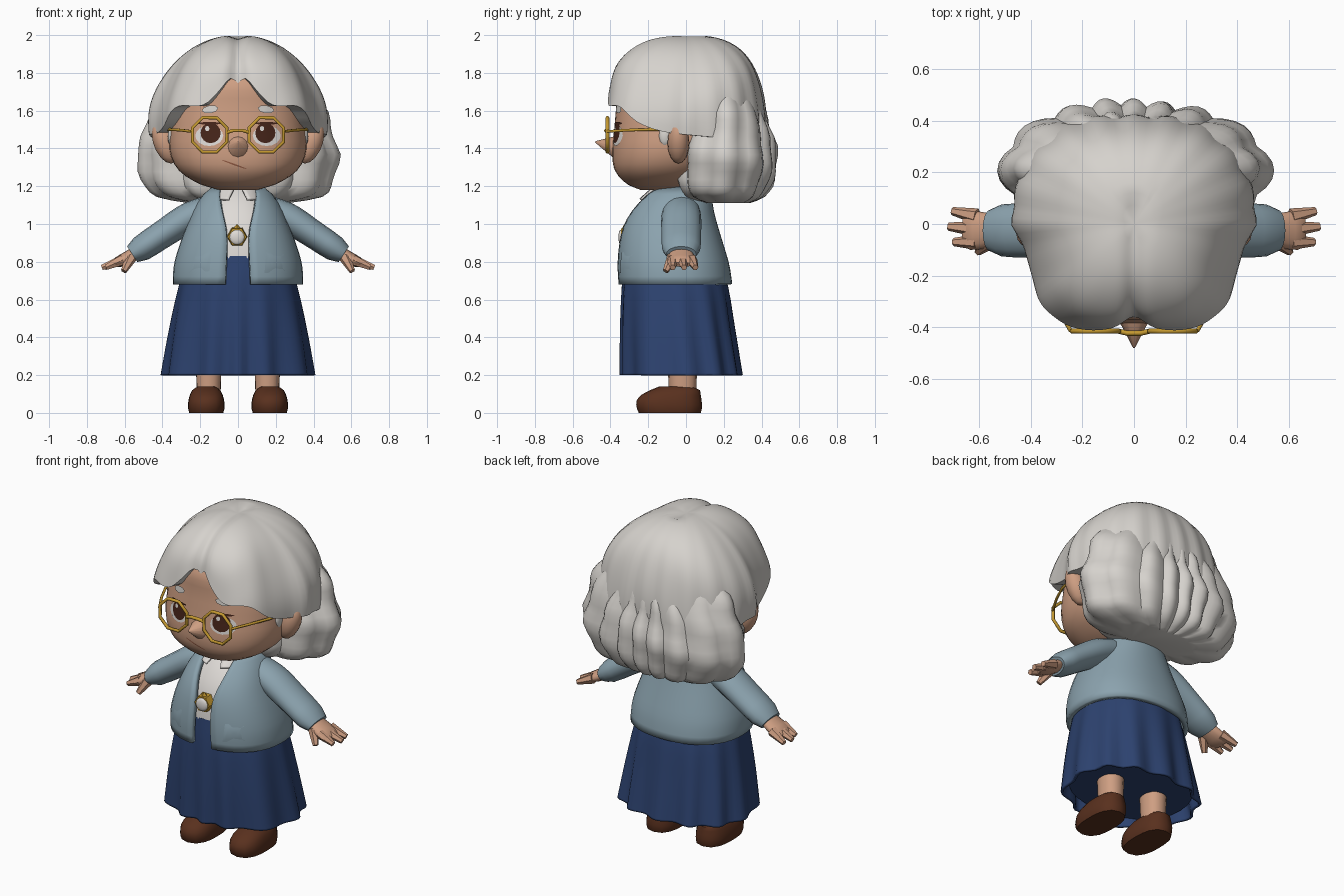
import bpy, bmesh, math
from math import sin, cos, pi
from mathutils import Vector
from mathutils.bvhtree import BVHTree

if "Cube" in bpy.data.objects:
    bpy.data.objects.remove(bpy.data.objects["Cube"])


def material(name, *rgb):
    m = bpy.data.materials.new(name)
    m.use_nodes = True
    m.diffuse_color = (*rgb, 1)
    m.node_tree.nodes["Principled BSDF"].inputs["Base Color"].default_value = (*rgb, 1)
    return m


HAIR = material("silver hair", .67, .645, .61)
SKIN = material("warm skin", .62, .345, .225)
KNIT = material("dusty blue knit", .26, .365, .425)
NAVY = material("navy cloth", .026, .055, .16)
LEATHER = material("brown leather", .10, .03, .013)
GOLD = material("gold", .56, .32, .03)
WHITE = material("off white", .74, .71, .68)
IRIS = material("dark brown", .06, .018, .01)
LINE = material("skin line", .30, .11, .06)


def add(name, verts, faces, mat, angle=50):
    bm = bmesh.new()
    vs = [bm.verts.new(v) for v in verts]
    for f in faces:
        bm.faces.new([vs[i] for i in f])
    bmesh.ops.remove_doubles(bm, verts=bm.verts, dist=1e-5)
    bmesh.ops.recalc_face_normals(bm, faces=bm.faces)
    me = bpy.data.meshes.new(name)
    bm.to_mesh(me)
    bm.free()
    me.materials.append(mat)
    me.shade_smooth()
    me.set_sharp_from_angle(angle=math.radians(angle))
    ob = bpy.data.objects.new(name, me)
    bpy.context.collection.objects.link(ob)
    return ob


def surf(name, fn, nu, nv, mat, closed=True, caps=(True, True), angle=50):
    """Grid surface: fn(u, v) with u around and v along."""
    w = nu if closed else nu + 1
    verts = [fn(i / nu, j / nv) for j in range(nv + 1) for i in range(w)]
    faces = [(j * w + i, j * w + (i + 1) % w, (j + 1) * w + (i + 1) % w, (j + 1) * w + i)
             for j in range(nv) for i in range(nu)]
    if closed:
        faces += [tuple(range(w))] * caps[0]
        faces += [tuple(range(nv * w, nv * w + w))] * caps[1]
    return add(name, verts, faces, mat, angle)


def mix(rows, x):
    """Smooth interpolation of rows keyed by their first entry."""
    n = len(rows)
    i = max([k for k in range(n - 1) if rows[k][0] <= x], default=0)
    p, q = rows[i], rows[i + 1]
    h = q[0] - p[0]
    s = (x - p[0]) / h

    def slope(k, c):
        a, b = rows[max(k - 1, 0)], rows[min(k + 1, n - 1)]
        return (b[c] - a[c]) / (b[0] - a[0])
    return [p[c] + (q[c] - p[c]) * s * s * (3 - 2 * s) + h * s * (1 - s)
            * (slope(i, c) * (1 - s) - slope(i + 1, c) * s) for c in range(1, len(p))]


def oval(a, rx, yf, yb, n=2.3):
    """Point of a rounded oval, angle zero at the front."""
    ry = (yb - yf) / 2
    r = ((abs(sin(a)) / rx) ** n + (abs(cos(a)) / ry) ** n) ** (-1 / n)
    return r * sin(a), (yf + yb) / 2 - r * cos(a)


def loft(name, rows, mat, nu=32, nv=14, n=2.3, cx=0, ripple=None, caps=(True, True)):
    z0, z1 = rows[0][0], rows[-1][0]

    def fn(u, v):
        z = z0 + (z1 - z0) * (1 - cos(pi * v)) / 2
        rx, yf, yb = mix(rows, z)
        k = ripple(2 * pi * u, z) if ripple else 0
        x, y = oval(2 * pi * u, rx + k, yf - k, yb + k, n)
        return x + cx, y, z
    return surf(name, fn, nu, nv, mat, caps=caps)


def shell(name, rows, gaps, mat, thick):
    """Garment open at the front, with the gap half width keyed by height."""
    def fn(u, v):
        z = rows[0][0] + (rows[-1][0] - rows[0][0]) * v
        rx, yf, yb = mix(rows, z)
        g = math.atan(mix(gaps, z)[0] * 2 / (yb - yf))
        x, y = oval(g + (2 * pi - 2 * g) * u, rx, yf, yb)
        return x, y, z
    ob = surf(name, fn, 40, 12, mat, closed=False)
    mod = ob.modifiers.new("thickness", 'SOLIDIFY')
    mod.thickness, mod.offset = thick, 0
    return ob


def ball(name, c, r, mat, seg=16, lean=0):
    return surf(name, lambda u, v: (c[0] + r[0] * sin(pi * v) * cos(2 * pi * u) + lean * cos(pi * v),
                                    c[1] + r[1] * sin(pi * v) * sin(2 * pi * u),
                                    c[2] + r[2] * cos(pi * v)), seg, seg // 2, mat, caps=(False, False))


def rod(name, p, q, r1, r2, mat, sides=8, angle=50):
    p, q = Vector(p), Vector(q)
    rot = (q - p).to_track_quat('Z', 'Y')
    return surf(name, lambda u, v: p.lerp(q, v) + rot @ Vector(
        (cos(2 * pi * u), sin(2 * pi * u), 0)) * (r1 + (r2 - r1) * v), sides, 1, mat, angle=angle)


def wire(name, pts, r, mat, cyclic=False):
    cu = bpy.data.curves.new(name, 'CURVE')
    cu.dimensions, cu.bevel_depth, cu.bevel_resolution = '3D', r, 1
    sp = cu.splines.new('POLY')
    sp.points.add(len(pts) - 1)
    for point, co in zip(sp.points, pts):
        point.co = (*co, 1)
    sp.use_cyclic_u = cyclic
    cu.materials.append(mat)
    ob = bpy.data.objects.new(name, cu)
    bpy.context.collection.objects.link(ob)


def plate(name, target, x, z, rx, rz, mat, off=.004, tilt=0, sides=16):
    """Thin oval laid onto the front of a target surface."""
    me = target.data
    tree = BVHTree.FromPolygons([v.co for v in me.vertices], [p.vertices[:] for p in me.polygons])

    def fn(u, v):
        a, b = rx * v * cos(2 * pi * u), rz * v * sin(2 * pi * u)
        px, pz = x + a * cos(tilt) - b * sin(tilt), z + a * sin(tilt) + b * cos(tilt)
        hit = tree.ray_cast(Vector((px, -2, pz)), Vector((0, 1, 0)))[0]
        return px, (hit.y if hit else -.35) - off, pz
    return surf(name, fn, sides, 3, mat, caps=(False, False))


# Head and nose
head = loft("head", [(1.18, .10, -.24, -.02), (1.21, .20, -.31, .05), (1.28, .31, -.375, .15),
                     (1.38, .36, -.39, .22), (1.50, .36, -.38, .25), (1.62, .34, -.37, .25),
                     (1.75, .28, -.36, .22), (1.88, .16, -.25, .15)], SKIN, 40, 24)
loft("neck", [(1.08, .09, -.12, .06), (1.24, .09, -.12, .06)], SKIN, 16, 2)
rod("nose", (0, -.35, 1.405), (0, -.48, 1.435), .072, .004, SKIN, 12, 80)
plate("mouth", head, -.02, 1.315, .07, .004, LINE, tilt=-.35)

# Hair cap with a wavy fringe, parted in the middle
FRINGE = [(0, 1.765), (.12, 1.78), (.3, 1.70), (.5, 1.63), (.85, 1.62), (1.1, 1.53), (1.45, 1.48), (pi, 1.42)]


def cap_point(u, v):
    a = (2 * pi * u + pi) % (2 * pi) - pi
    t = min(1, v * 24 / 22)
    k = cos(t * math.acos(mix(FRINGE, abs(a))[0] * 2 - 3))
    n = 2 + .75 * cos(a) ** 2
    r = max(0, 1 - abs(k) ** n) ** (1 / n)
    back = .5 - .5 * cos(a)
    r *= 1 + t * (.045 * back * (abs(cos(10 * a)) - .6) + .015 * sin(10 * t + 4 * abs(a))
                  - .09 * math.exp(-(a / .12) ** 2))
    r *= 1 - .04 * (v > .94) - .2 * (v == 1)
    x, y = oval(a, .475, -.43, .415, 3.4 if abs(a) < pi / 2 else 2.6)
    x, y = x * r, y * r
    x *= 1 - .16 * sin(pi / 2 * min(1, max(0, -y / .215)))
    dip = .02 * math.exp(-(x / .04) ** 2) * (y < .1)
    return x, y, 1.5 + .5 * k - dip


surf("hair_cap", cap_point, 100, 24, HAIR, caps=(False, False), angle=70)
loft("hair_curls", [(1.11, .25, .08, .33), (1.14, .42, -.01, .40), (1.22, .49, -.05, .45),
                    (1.35, .525, -.06, .475), (1.44, .505, -.04, .46), (1.53, .475, 0, .43),
                    (1.62, .45, .03, .40), (1.72, .36, .06, .34)], HAIR, 96, 20, 2.0,
     ripple=lambda a, z: .03 * abs(cos(8 * a)) - .018 + .008 * sin(3 * a + 30 * z))

# Skirt, lining and blouse
skirt = loft("skirt", [(.2, .395, -.335, .285), (.45, .355, -.34, .25), (.69, .305, -.335, .215),
                       (.83, .25, -.32, .17)], NAVY, 84, 12, caps=(False, True),
             ripple=lambda a, z: .016 * (.83 - z) / .63 * cos(12 * a + sin(3 * a)))
mod = skirt.modifiers.new("thickness", 'SOLIDIFY')
mod.thickness = .015
loft("skirt_lining", [(.25, .36, -.31, .25), (.31, .34, -.30, .235)], NAVY, 32, 2)
BODY = [(.68, .33, -.345, .23), (.78, .325, -.35, .215), (.9, .29, -.34, .18), (1.0, .25, -.315, .15),
        (1.08, .215, -.27, .13), (1.15, .17, -.21, .12), (1.19, .12, -.16, .10)]
loft("blouse", [(z, rx - .03, yf + .027, yb - .03) for z, rx, yf, yb in BODY[1:]], WHITE, 32, 10)
shell("blouse_collar", [(1.13, .13, -.25, .08), (1.21, .095, -.15, .06)],
      [(1.13, .05), (1.21, .008)], WHITE, .012)

# Cardigan
cardigan = shell("cardigan", BODY, [(.68, .066), (.95, .06), (1.08, .09), (1.19, .12)], KNIT, .03)

# Brooch
rod("brooch_frame", (-.005, -.29, .932), (-.005, -.345, .932), .056, .05, GOLD, 6, 30)
rod("brooch_point", (-.005, -.32, .965), (-.005, -.325, .998), .028, .003, GOLD, 4)
ball("brooch_stone", (-.005, -.344, .93), (.04, .014, .04), WHITE)


def limb(name, s, rows, mat, nv=10):
    """Sloping arm section, rows of x, z, thickness and half depth."""
    def fn(u, v):
        x = rows[0][0] + (rows[-1][0] - rows[0][0]) * v
        z, t, d = mix(rows, x)
        c = t * cos(2 * pi * u)
        return s * (x + .55 * c), -.025 + d * sin(2 * pi * u), z + .83 * c
    return surf(name, fn, 16, nv, mat)


for s, side in ((1, "left"), (-1, "right")):
    # Face details
    plate(side + "_eye_white", head, s * .152, 1.467, .074, .054, WHITE)
    plate(side + "_iris", head, s * .145, 1.482, .053, .054, IRIS, .007)
    plate(side + "_eye_glint", head, s * .145 - .018, 1.505, .012, .014, WHITE, .009, sides=8)
    plate(side + "_lash", head, s * .15, 1.533, .062, .007, IRIS, .007)
    plate(side + "_brow", head, s * .148, 1.607, .044, .021, HAIR, .0095, -s * .15, 8)
    ball(side + "_ear", (s * .385, -.04, 1.43), (.065, .058, .11), SKIN, lean=s * .03)
    ball(side + "_sideburn", (s * .352, -.11, 1.465), (.02, .035, .055), HAIR, 12)
    # Glasses
    wire(side + "_lens_frame", [(s * .15 + .098 * cos(pi * k / 4 + .39), -.416,
                                 1.472 + .098 * sin(pi * k / 4 + .39)) for k in range(8)], .010, GOLD, True)
    wire(side + "_temple_arm", [(s * .245, -.416, 1.49), (s * .305, -.31, 1.497), (s * .355, -.2, 1.5),
                                (s * .38, -.05, 1.5)], .008, GOLD)
    # Sleeve and pocket
    limb(side + "_sleeve", s, [(.10, 1.10, .07, .09), (.25, 1.04, .08, .105), (.40, .945, .074, .105),
                               (.52, .865, .068, .10), (.56, .84, .05, .08)], KNIT)
    plate(side + "_pocket", cardigan, s * .2, .80, .085, .07, KNIT, .021, sides=4, tilt=pi / 4)
    # Hand
    limb(side + "_palm", s, [(.51, .868, .035, .05), (.58, .825, .034, .07), (.64, .795, .028, .075),
                             (.66, .785, .014, .065)], SKIN, 6)
    for k, tip in enumerate((.70, .72, .705)):
        y = (k - 1) * .05
        rod(f"{side}_finger_{k + 1}", (s * .61, y - .02, .81), (s * tip, y * 1.2 - .01, .77),
            .031, .016, SKIN, 6)
    rod(side + "_thumb", (s * .565, -.07, .825), (s * .605, -.108, .75), .032, .016, SKIN, 6)
    # Leg and shoe
    loft(side + "_leg", [(.08, .062, -.09, .055), (.35, .072, -.10, .06)], SKIN, 16, 3, cx=s * .155)
    loft(side + "_shoe", [(0, .09, -.25, .078), (.03, .097, -.262, .085), (.07, .094, -.26, .082),
                          (.10, .085, -.23, .077), (.125, .07, -.18, .07), (.14, .045, -.14, .03)],
         LEATHER, 20, 8, 2.6, cx=s * .168)

wire("glasses_bridge", [(-.06, -.416, 1.485), (-.025, -.424, 1.495), (.025, -.424, 1.495),
                        (.06, -.416, 1.485)], .010, GOLD)
